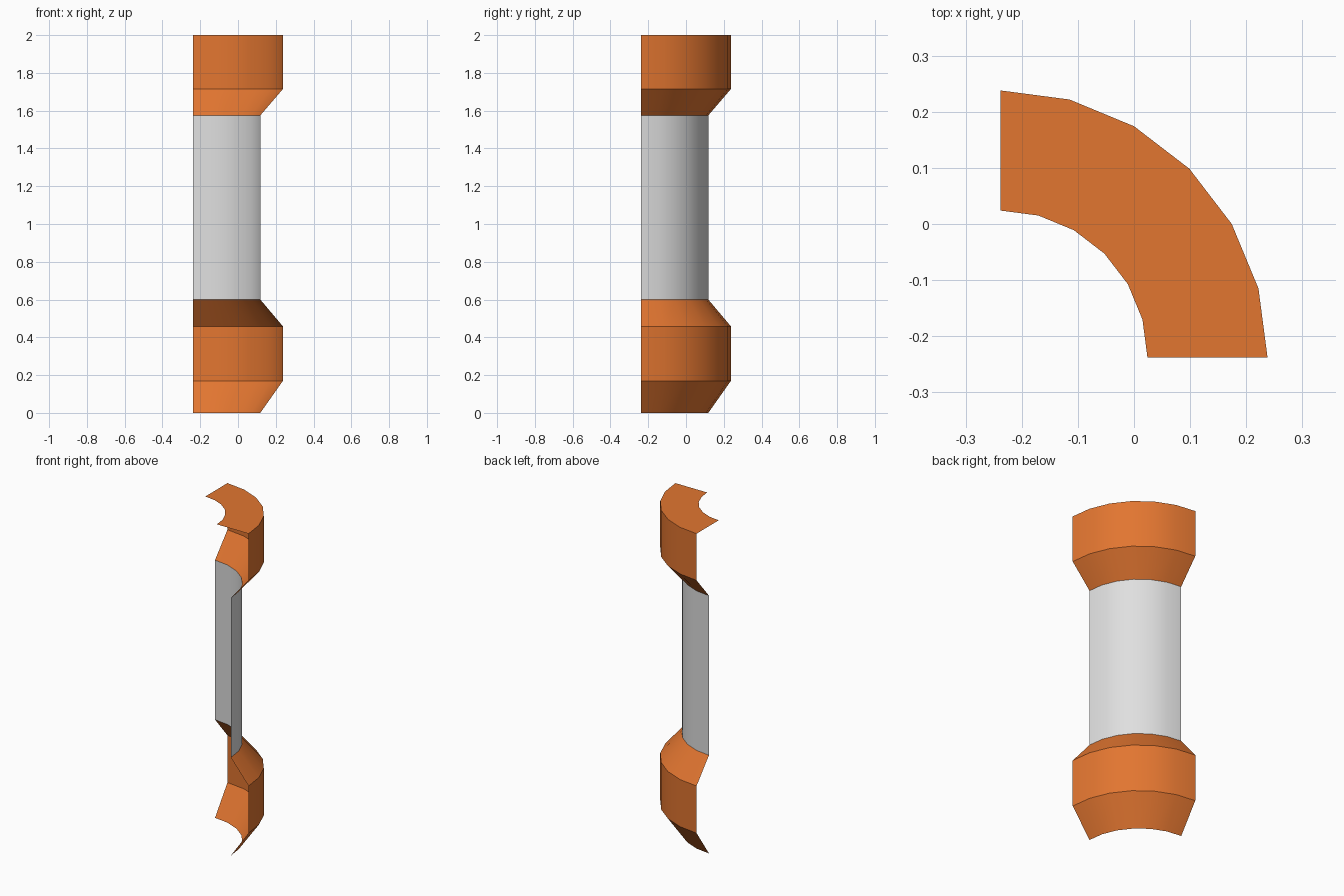
import bpy, bmesh, math

if "Cube" in bpy.data.objects:
    bpy.data.objects.remove(bpy.data.objects["Cube"])

C = -0.238      # axis of the quarter turn lies at (C, C)
SEG = 6         # sides in 90 degrees
R_OUT, R_MID, R_IN = 0.476, 0.356, 0.262


def material(name, rgb):
    m = bpy.data.materials.new(name)
    m.diffuse_color = (*rgb, 1)
    m.use_nodes = True
    m.node_tree.nodes["Principled BSDF"].inputs["Base Color"].default_value = m.diffuse_color
    return m


orange = material("orange", (0.76, 0.18, 0.03))
grey = material("light grey", (0.74, 0.74, 0.74))


def quarter_shell(name, profile, mat):
    """Sweep an open (radius, height) profile through 90 degrees."""
    bm = bmesh.new()
    rings = []
    for r, z in profile:
        ring = []
        for i in range(SEG + 1):
            a = math.radians(90) * i / SEG
            ring.append(bm.verts.new((C + r * math.cos(a), C + r * math.sin(a), z)))
        rings.append(ring)
    for lo, hi in zip(rings, rings[1:]):
        for i in range(SEG):
            bm.faces.new((lo[i], lo[i + 1], hi[i + 1], hi[i]))
    me = bpy.data.meshes.new(name)
    bm.to_mesh(me)
    bm.free()
    me.materials.append(mat)
    ob = bpy.data.objects.new(name, me)
    bpy.context.collection.objects.link(ob)
    bpy.ops.object.select_all(action='DESELECT')
    ob.select_set(True)
    bpy.context.view_layer.objects.active = ob
    bpy.ops.object.shade_smooth_by_angle(angle=math.radians(30))
    return ob


# Flared base band
quarter_shell("base_band", [(R_MID, 0), (R_OUT, 0.17), (R_OUT, 0.458), (R_MID, 0.6)], orange)
# Plain curved shaft
quarter_shell("shaft", [(R_MID, 0.6), (R_MID, 1.575)], grey)
# Flared top band with its flat rim
quarter_shell("top_band", [(R_MID, 1.575), (R_OUT, 1.715), (R_OUT, 2), (R_IN, 2)], orange)
